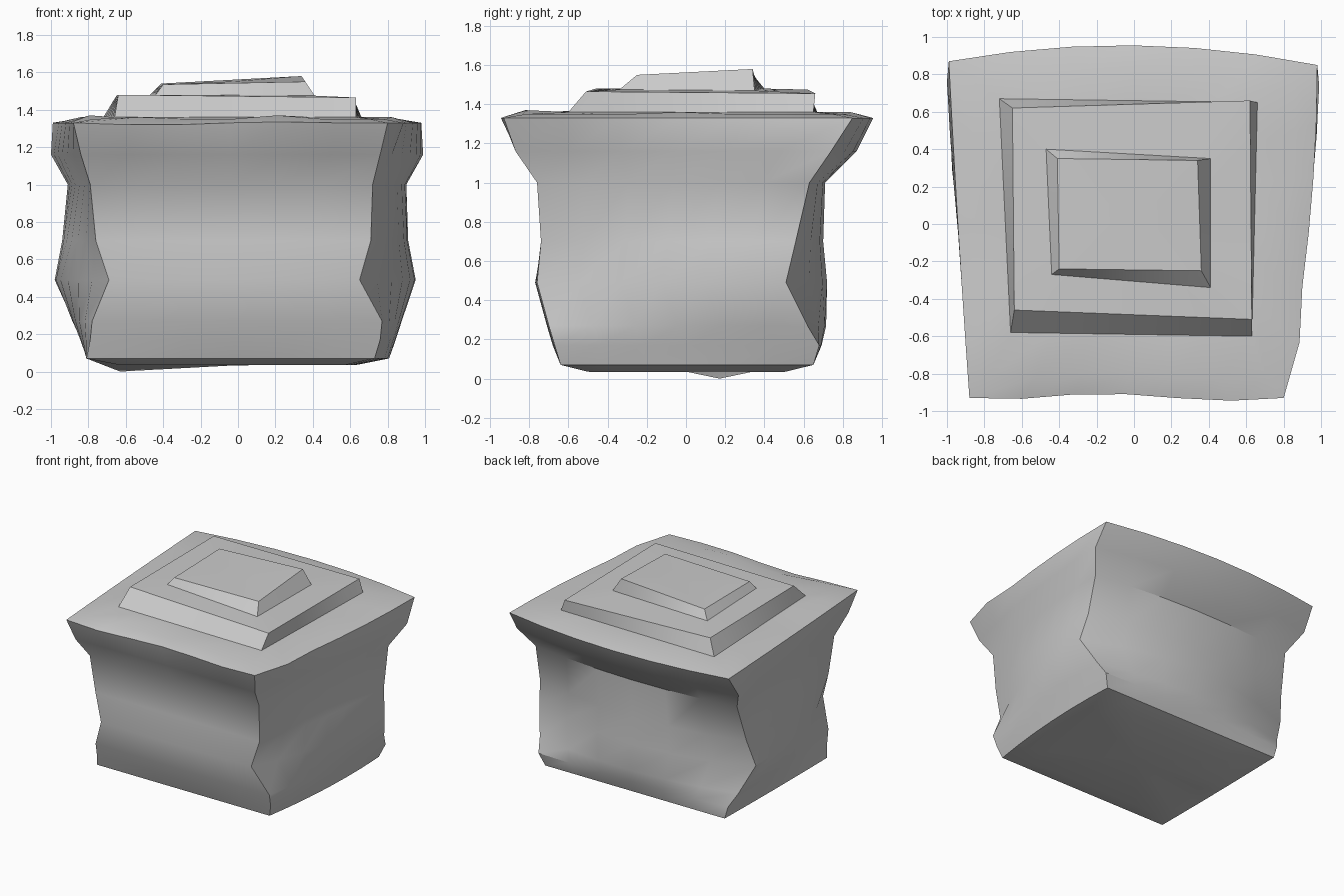
import bpy, bmesh
from mathutils import Vector

if "Cube" in bpy.data.objects:
    bpy.data.objects.remove(bpy.data.objects["Cube"])

SEG = 6  # segments per side of each ring


def ring(z, fl, f, fr, r, br, b, bl, l):
    """Closed ring: four corners, each side bowed through its middle value."""
    corners = [Vector(c) for c in (fl, fr, br, bl)]
    pts = []
    for i, (axis, mid) in enumerate(((1, f), (0, r), (1, b), (0, l))):
        a, c = corners[i], corners[(i + 1) % 4]
        m = (a + c) / 2
        m[axis] = mid
        for k in range(SEG):
            t = k / SEG
            p = a * (1 - t) * (1 - 2 * t) + m * 4 * t * (1 - t) + c * t * (2 * t - 1)
            pts.append(Vector((p.x, p.y, z)))
    return pts


def straight_ring(*corners):
    """Straight-sided ring with the same point count."""
    cs = [Vector(c) for c in corners]
    return [cs[i].lerp(cs[(i + 1) % 4], k / SEG) for i in range(4) for k in range(SEG)]


def inset(pts, s, z):
    return [Vector((p.x * s, p.y * s, z)) for p in pts]


def loft(name, rings):
    """Skin stacked rings and close both ends."""
    bm = bmesh.new()
    vs = [[bm.verts.new(p) for p in rg] for rg in rings]
    n = len(vs[0])
    for lo, hi in zip(vs, vs[1:]):
        for i in range(n):
            j = (i + 1) % n
            bm.faces.new((lo[i], lo[j], hi[j], hi[i]))
    bmesh.ops.poke(bm, faces=[bm.faces.new(vs[0][::-1]), bm.faces.new(vs[-1])])
    bmesh.ops.recalc_face_normals(bm, faces=bm.faces)
    me = bpy.data.meshes.new(name)
    bm.to_mesh(me)
    bm.free()
    ob = bpy.data.objects.new(name, me)
    bpy.context.collection.objects.link(ob)
    bpy.ops.object.select_all(action='DESELECT')
    ob.select_set(True)
    bpy.context.view_layer.objects.active = ob
    return ob


# Stone body: z, front-left, front, front-right, right, back-right, back, back-left, left
levels = [
    (0.07, (-.81, -.64), -.64, (.73, -.64), .80, (.80, .65), .65, (-.80, .65), -.81),
    (0.17, (-.79, -.67), -.68, (.76, -.67), .83, (.84, .68), .69, (-.83, .65), -.84),
    (0.27, (-.78, -.70), -.71, (.77, -.70), .86, (.87, .62), .715, (-.88, .59), -.87),
    (0.49, (-.69, -.76), -.77, (.65, -.76), .88, (.95, .51), .72, (-.98, .51), -.91),
    (0.70, (-.76, -.73), -.73, (.71, -.74), .86, (.91, .56), .70, (-.94, .57), -.89),
    (1.00, (-.79, -.76), -.76, (.72, -.76), .85, (.90, .63), .71, (-.91, .65), -.87),
    (1.16, (-.84, -.87), -.86, (.76, -.87), .92, (.99, .74), .87, (-1.0, .76), -.94),
    (1.33, (-.88, -.93), -.92, (.80, -.93), .935, (.98, .85), .955, (-.99, .87), -.94),
]
rings = [ring(*lv) for lv in levels]

# Chipped front-right corner and wavy front edge of the rim
rim = rings[-1]
rim[SEG + 1].x += .03
for k, dy, dz in ((1, -.01, -.01), (2, .01, -.01), (3, .01, 0), (4, -.01, .005), (5, -.02, 0)):
    rim[k].y += dy
    rim[k].z += dz

# Worn, slightly uneven underside
under = inset(rings[0], .78, .035)
under[3 * SEG + 2].z = 0.0

# Sloping top of the block, uneven around the lip
lip = inset(rim, .88, 1.35)
for i, dz in ((1, .01), (4, .02), (9, .01), (15, .01), (20, .01), (23, .02)):
    lip[i].z += dz

# Two stepped slabs (corners front-left, front-right, back-right, back-left)
steps = [
    straight_ring((-.66, -.58, 1.36), (.63, -.60, 1.36), (.66, .65, 1.36), (-.72, .67, 1.36)),
    straight_ring((-.64, -.46, 1.48), (.63, -.51, 1.465), (.62, .66, 1.455), (-.65, .62, 1.475)),
    straight_ring((-.44, -.27, 1.48), (.41, -.34, 1.475), (.41, .35, 1.47), (-.47, .40, 1.48)),
    straight_ring((-.40, -.24, 1.535), (.36, -.25, 1.55), (.34, .34, 1.58), (-.41, .35, 1.54)),
]
loft("stepped_stone_block", [under] + rings + [lip] + steps)
bpy.ops.object.shade_smooth_by_angle(angle=0.6)
